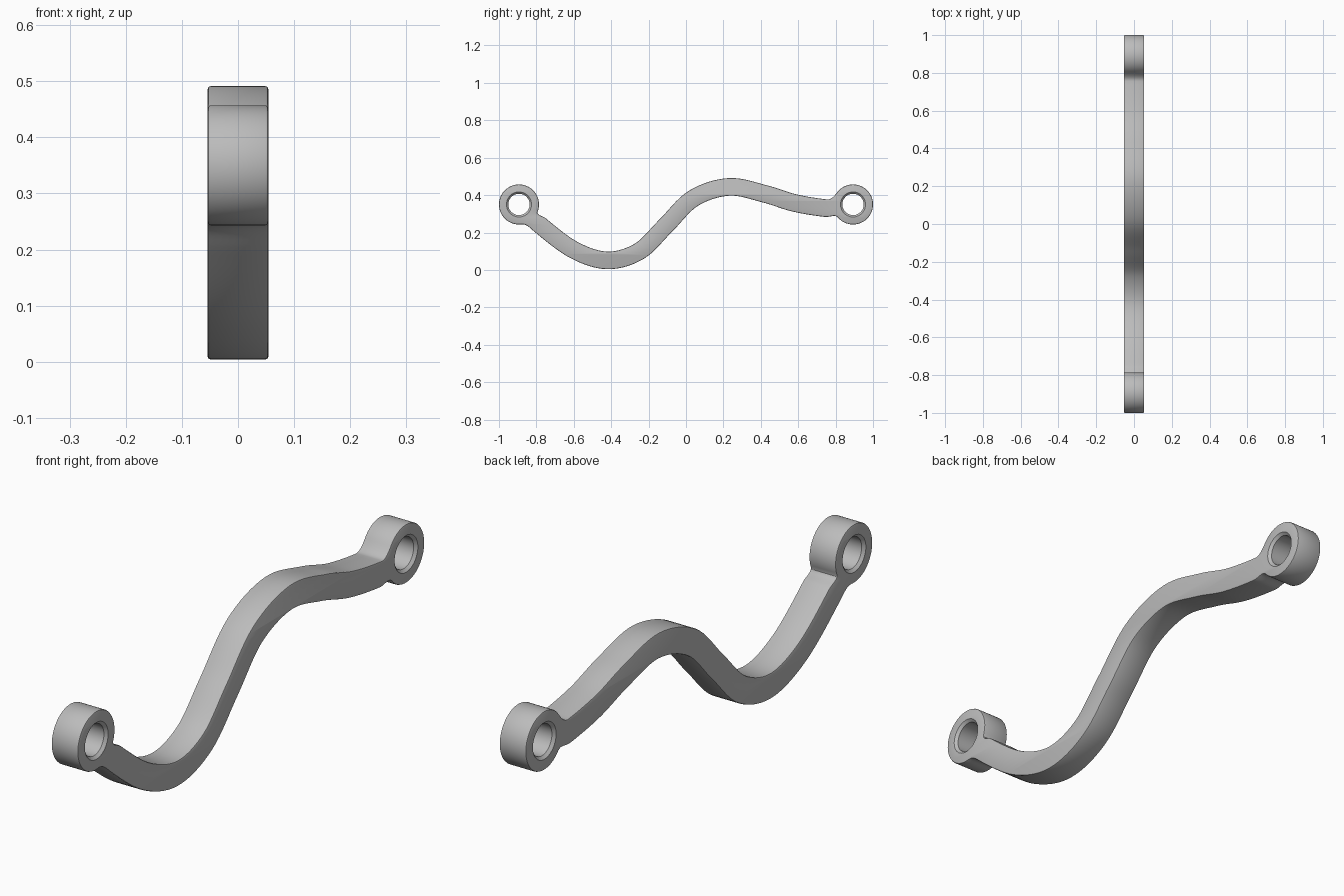
import bpy
import math
from mathutils import Matrix, Vector

cube = bpy.data.objects.get("Cube")
if cube:
    bpy.data.objects.remove(cube, do_unlink=True)

HALF_WIDTH = 0.054      # half thickness along x
ARM = 0.047             # half height of the arm
RING = 0.107            # eye radius
BEVEL = 0.005
EYES = [Vector((-0.893, 0.35)), Vector((0.893, 0.35))]
PATH = [Vector(p) for p in (
    (-0.86, 0.32), (-0.78, 0.24), (-0.60, 0.107), (-0.42, 0.051), (-0.25, 0.1),
    (-0.11, 0.235), (0.04, 0.383), (0.23, 0.444), (0.42, 0.407), (0.58, 0.358),
    (0.75, 0.33), (0.86, 0.328))]


def hermite(p, q, tp, tq, count):
    """Points from p up to, but not including, q."""
    pts = []
    for i in range(count):
        t = i / count
        pts.append(p * (2*t**3 - 3*t**2 + 1) + tp * (t**3 - 2*t**2 + t)
                   + q * (3*t**2 - 2*t**3) + tq * (t**3 - t**2))
    return pts


def arm_sides():
    """Upper and lower edges of the arm, offset from its centre line."""
    line = []
    for a, b, c, d in zip(PATH, PATH[1:], PATH[2:], PATH[3:]):
        line += hermite(b, c, (c - a) / 2, (d - b) / 2, 8)
    line.append(PATH[-2])
    upper, lower = [], []
    for i, p in enumerate(line):
        t = (line[min(i + 1, len(line) - 1)] - line[max(i - 1, 0)]).normalized()
        n = Vector((-t.y, t.x)) * ARM
        upper.append(p + n)
        lower.append(p - n)
    return upper, lower


def arc(centre, start, end, count=56):
    angles = [math.radians(start + (end - start) * i / count) for i in range(count + 1)]
    return [centre + Vector((math.cos(a), math.sin(a))) * RING for a in angles]


def fillet(before, after):
    """Smooth link between the end of one edge and the start of the next."""
    p, q = before[-1], after[0]
    size = (q - p).length
    tp = (p - before[-2]).normalized() * size
    tq = (after[1] - q).normalized() * size
    return hermite(p, q, tp, tq, 8)[1:]


# Outline of both eyes and the arm, counter-clockwise
upper, lower = arm_sides()
upper.reverse()
edges = [arc(EYES[0], -22, 278), lower, arc(EYES[1], -140, 145), upper]
outline = []
for i, edge in enumerate(edges):
    outline += edge + fillet(edge, edges[(i + 1) % 4])

# Extruded body with softened rims
curve = bpy.data.curves.new("link_arm_profile", 'CURVE')
curve.dimensions = '2D'
curve.fill_mode = 'BOTH'
curve.extrude = HALF_WIDTH - BEVEL
curve.bevel_depth = BEVEL
curve.bevel_resolution = 1
curve.offset = -BEVEL
spline = curve.splines.new('POLY')
spline.points.add(len(outline) - 1)
for point, p in zip(spline.points, outline):
    point.co = (p.x, p.y, 0, 1)
spline.use_cyclic_u = True
body = bpy.data.objects.new("link_arm", curve)
bpy.context.collection.objects.link(body)
body.matrix_world = Matrix(((0, 0, 1, 0), (1, 0, 0, 0), (0, 1, 0, 0), (0, 0, 0, 1)))


def activate(obj):
    bpy.ops.object.select_all(action='DESELECT')
    obj.select_set(True)
    bpy.context.view_layer.objects.active = obj


activate(body)
bpy.ops.object.convert(target='MESH')
body = bpy.context.view_layer.objects.active
bpy.ops.object.transform_apply(location=False, rotation=True, scale=True)

metal = bpy.data.materials.new("grey_metal")
metal.use_nodes = True
GREY = (0.5, 0.5, 0.5, 1)
metal.diffuse_color = GREY
metal.node_tree.nodes["Principled BSDF"].inputs["Base Color"].default_value = GREY
body.data.materials.clear()
body.data.materials.append(metal)


def hole_cutter(centre):
    """Turned plug that leaves a bore with chamfered mouths."""
    profile = [(-0.07, 0.083), (-0.044, 0.057), (0.044, 0.057), (0.07, 0.083)]
    sides = 48
    verts, faces = [], []
    for x, r in profile:
        for k in range(sides):
            a = math.tau * k / sides
            verts.append((x, centre.x + r * math.cos(a), centre.y + r * math.sin(a)))
    for j in range(len(profile) - 1):
        for k in range(sides):
            m = (k + 1) % sides
            faces.append((j*sides + k, j*sides + m, (j+1)*sides + m, (j+1)*sides + k))
    last = (len(profile) - 1) * sides
    faces.append(tuple(reversed(range(sides))))
    faces.append(tuple(range(last, last + sides)))
    mesh = bpy.data.meshes.new("bore_cutter")
    mesh.from_pydata(verts, [], faces)
    # Outward normals for a clean cut
    mesh.flip_normals() if mesh.polygons[-1].normal.x < 0 else None
    mesh.materials.append(metal)
    cutter = bpy.data.objects.new("bore_cutter", mesh)
    cutter.hide_render = True
    bpy.context.collection.objects.link(cutter)
    return cutter


# Weld the body, then bore both eyes
weld = body.modifiers.new("weld", 'WELD')
weld.merge_threshold = 0.0002
activate(body)
bpy.ops.object.modifier_apply(modifier=weld.name)
for eye in EYES:
    cutter = hole_cutter(eye)
    cut = body.modifiers.new("bore", 'BOOLEAN')
    cut.operation = 'DIFFERENCE'
    cut.solver = 'EXACT'
    cut.object = cutter
    activate(body)
    bpy.ops.object.modifier_apply(modifier=cut.name)
    bpy.data.objects.remove(cutter, do_unlink=True)

activate(body)
bpy.ops.object.shade_smooth_by_angle(angle=math.radians(28))
